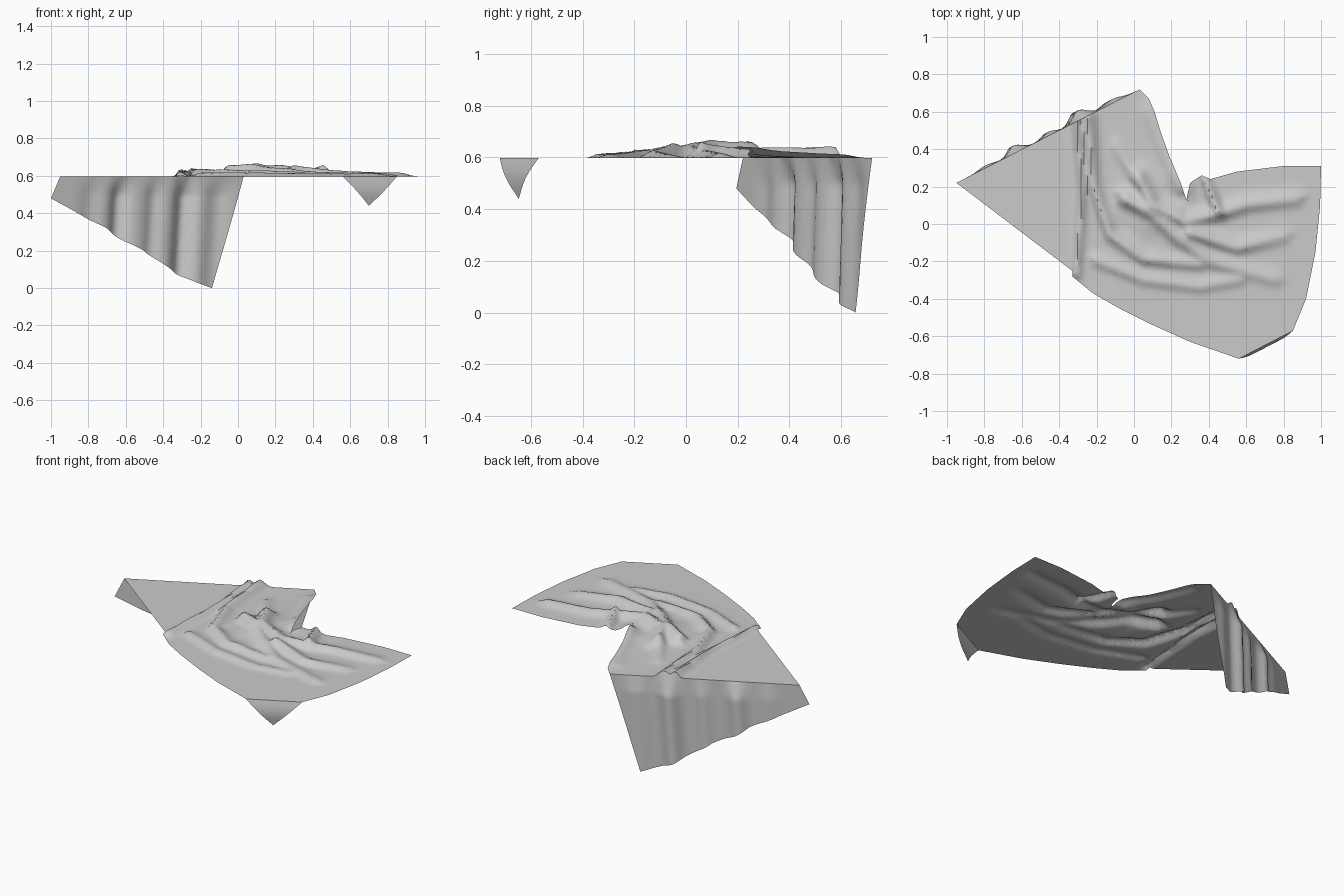
import bpy
import bmesh
import math
from mathutils import Vector, noise

cube = bpy.data.objects.get("Cube")
if cube:
    bpy.data.objects.remove(cube, do_unlink=True)

TABLE_Z = 0.597

grey = bpy.data.materials.new("cloth grey")
grey.use_nodes = True
grey.diffuse_color = (0.6, 0.6, 0.6, 1)
grey.node_tree.nodes["Principled BSDF"].inputs["Base Color"].default_value = (0.6, 0.6, 0.6, 1)

# Folds: (start height, end height, width, path)
FOLDS = [
    (.04, .025, .03, [(-.31, .56), (-.28, .2), (-.31, -.26)]),
    (.045, .02, .04, [(-.25, .57), (-.22, .2), (-.13, -.06), (.05, -.19), (.35, -.22)]),
    (.05, .015, .05, [(-.05, .13), (.1, .05), (.2, -.05), (.4, -.2), (.75, -.3)]),
    (.05, .02, .05, [(.02, .25), (.1, .1), (.27, .01), (.45, .05), (.6, .1), (.87, .13)]),
    (.045, .015, .05, [(.3, -.05), (.55, -.13), (.8, -.07)]),
    (.02, .015, .04, [(-.2, -.2), (.05, -.3), (.35, -.34), (.57, -.3)]),
    (.03, .05, .035, [(.37, .25), (.45, .06)]),
    (.012, .03, .04, [(-.1, .42), (.02, .22)]),
    (.015, .035, .06, [(.08, .6), (.18, .35), (.25, .2)]),
]


def fold_height(point, start, end, width, path):
    """Height of one fold, steeper on its right-hand side."""
    best = 0
    count = len(path) - 1
    for i in range(count):
        a, b = Vector(path[i]), Vector(path[i + 1])
        along = b - a
        t = max(0, min(1, (point - a).dot(along) / along.length_squared))
        offset = point - (a + along * t)
        side = along.x * offset.y - along.y * offset.x
        reach = width if side > 0 else width * .65
        height = start + (end - start) * (i + t) / count
        best = max(best, height * math.exp(-(offset.length / reach) ** 2))
    return best


def relief(x, y):
    """Combined height of the folds above the flat cloth."""
    point = Vector((x, y))
    ridges = sum(fold_height(point, *fold) ** 2 for fold in FOLDS) ** .5
    swell = math.exp(-((point - Vector((.15, .06))).length / .24) ** 2)
    wrinkle = noise.noise(Vector((x * 9, y * 9, 0))) * .012
    return ridges + swell * (.022 + wrinkle)


def sheet(name, outline, step, place):
    """Fill an outline, slice it into a fine grid, then drape every vertex."""
    bm = bmesh.new()
    face = bm.faces.new([bm.verts.new((u, v, 0)) for u, v in outline])
    face.normal_update()
    if face.normal.z < 0:
        face.normal_flip()
    bmesh.ops.triangulate(bm, faces=bm.faces[:])
    for axis in (0, 1):
        low = min(p[axis] for p in outline)
        high = max(p[axis] for p in outline)
        normal = Vector((0, 0, 0))
        normal[axis] = 1
        for i in range(1, int((high - low) / step) + 1):
            geom = bm.verts[:] + bm.edges[:] + bm.faces[:]
            bmesh.ops.bisect_plane(bm, geom=geom, dist=1e-5,
                                   plane_co=normal * (low + i * step), plane_no=normal)
    for vert in bm.verts:
        vert.co = place(vert.co.x, vert.co.y)
    mesh = bpy.data.meshes.new(name)
    bm.to_mesh(mesh)
    bm.free()
    mesh.materials.append(grey)
    obj = bpy.data.objects.new(name, mesh)
    bpy.context.collection.objects.link(obj)
    bpy.ops.object.select_all(action='DESELECT')
    obj.select_set(True)
    bpy.context.view_layer.objects.active = obj
    bpy.ops.object.shade_smooth_by_angle(angle=math.radians(50))
    return obj


# Crumpled cloth lying on top
def lay(x, y):
    return Vector((x, y, TABLE_Z + relief(x, y)))


top_outline = [
    (-.95, .22), (.03, .72), (.08, .67), (.11, .6), (.14, .5), (.19, .36),
    (.25, .22), (.28, .13), (.3, .22), (.36, .26), (.41, .24), (.55, .28),
    (.8, .31), (1, .31), (.995, .1), (.97, -.15), (.92, -.4), (.85, -.57),
    (.56, -.72), (.3, -.63), (.1, -.54), (-.08, -.45), (-.22, -.37),
    (-.33, -.28), (-.33, -.25),
]
sheet("cloth_top", top_outline, .018, lay)


# Long pleated drop over the back edge
def pleat(x):
    bulges = [(-.27, .05, .05), (-.1, .02, .06), (-.44, .02, .04),
              (-.62, .04, .045), (-.78, .012, .05)]
    return sum(h * math.exp(-((x - c) / w) ** 2) for c, h, w in bulges)


def hang_back(x, z):
    y = .22 + (x + .95) * .51
    drop = max(0, TABLE_Z - z)
    out = pleat(x + drop * .06) * min(1, drop / .1)
    lift = relief(x, y) * max(0, 1 - drop / .08)
    return Vector((x - .455 * out, y + .89 * out, z + lift))


back_outline = [
    (-.95, TABLE_Z), (-1, .48), (-.8, .37), (-.69, .315), (-.6, .25),
    (-.5, .2), (-.4, .13), (-.3, .07), (-.22, .03), (-.13, 0), (.03, TABLE_Z),
]
sheet("back_drop", back_outline, .018, hang_back)


# Small corner folded over the front edge
def hang_front(x, z):
    drop = max(0, TABLE_Z - z)
    bulge = .012 * math.sin(min(1, drop / .15) * math.pi)
    return Vector((x + bulge * .46, -.72 + (x - .56) * .517 - bulge, z))


sheet("front_corner_drop", [(.56, TABLE_Z), (.7, .44), (.85, TABLE_Z)], .02, hang_front)
